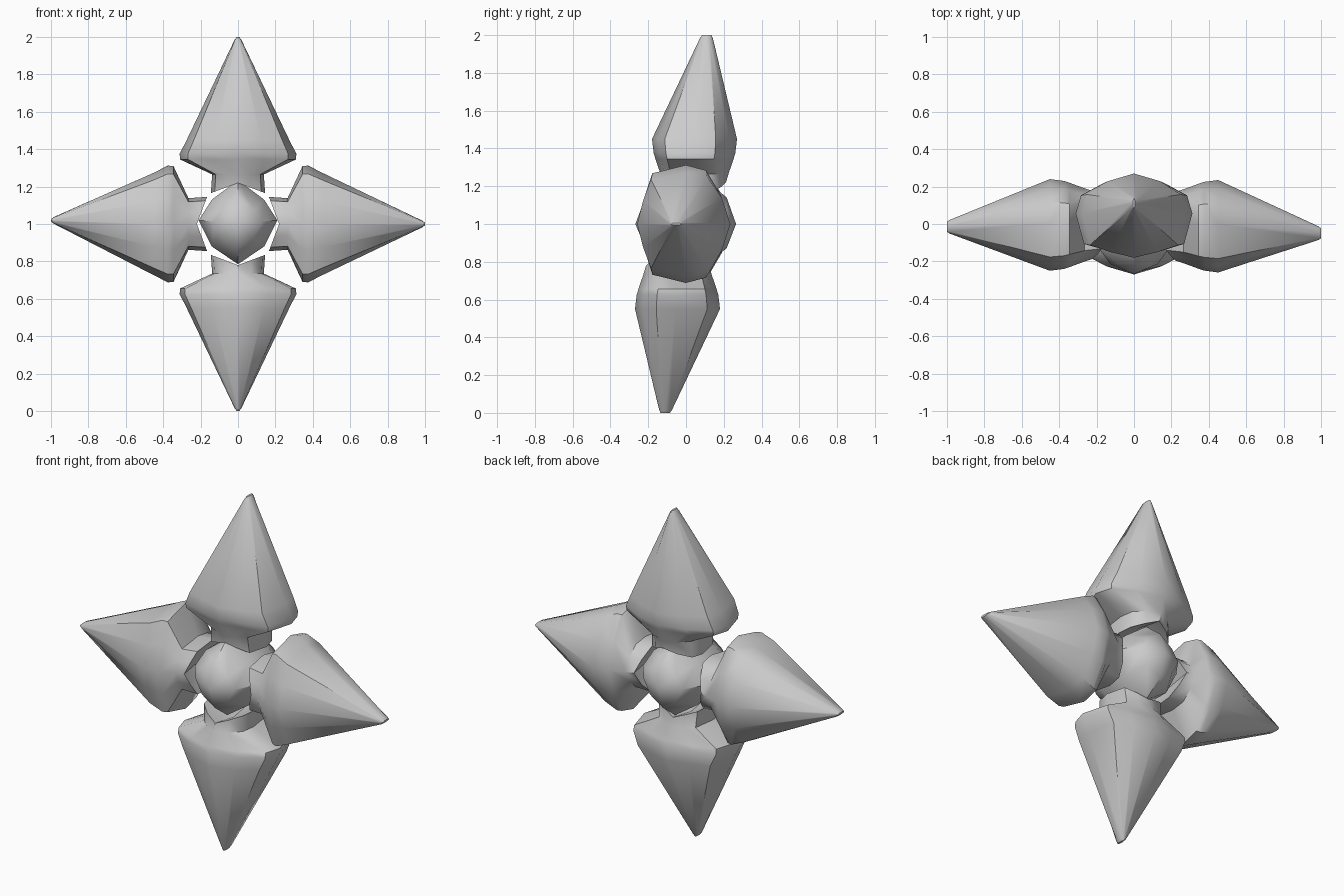
import bpy, bmesh, math
from mathutils import Vector

if "Cube" in bpy.data.objects:
    bpy.data.objects.remove(bpy.data.objects["Cube"])

CENTRE = Vector((0, 0, 1))
# half cross-section of a spike: (width, depth) fractions
HALF = [(0, 1), (.5, .82), (.91, .5), (1, .05), (.86, -.7), (.45, -.87), (0, -1)]
SECTION = HALF + [(-u, v) for u, v in HALF[-2:0:-1]]
# rings along a spike: (distance from centre, half width, depth fraction)
RINGS = [(.165, .145, .74), (.265, .138, .8), (.345, .31, .92), (.375, .312, .96),
         (.45, .274, 1), (.985, .018, .15), (1.0, .006, .11)]


def finish(name, bm):
    bmesh.ops.recalc_face_normals(bm, faces=bm.faces[:])
    mesh = bpy.data.meshes.new(name)
    bm.to_mesh(mesh)
    bm.free()
    ob = bpy.data.objects.new(name, mesh)
    bpy.context.collection.objects.link(ob)
    bpy.ops.object.select_all(action='DESELECT')
    bpy.context.view_layer.objects.active = ob
    ob.select_set(True)
    bpy.ops.object.shade_smooth_by_angle(angle=math.radians(40))
    return ob


def loft(bm, rings):
    for a, b in zip(rings, rings[1:]):
        for i in range(len(a)):
            j = (i + 1) % len(a)
            bm.faces.new((a[i], a[j], b[j], b[i]))


def fan(bm, ring, point):
    p = bm.verts.new(point)
    for i in range(len(ring)):
        bm.faces.new((ring[i], ring[(i + 1) % len(ring)], p))


def spike(name, axis, side, flip, mid, half, tip, lift=0):
    """Pointed petal along axis; its depth runs in y and drifts from mid to tip."""
    axis, side = Vector(axis), Vector(side)
    bm = bmesh.new()
    rings = []
    for k, (t, w, d) in enumerate(RINGS):
        f = max(0, (t - .45) / .55)
        y = mid + (tip - mid) * f
        ring = []
        for u, v in SECTION:
            # the inner rim is notched so it wraps around the gem
            tt = t + (.055 * (1 - abs(u)) if k == 0 else 0)
            p = CENTRE + axis * tt + side * (u * w + lift * f)
            p.y += y + flip * v * d * half
            ring.append(bm.verts.new(p))
        rings.append(ring)
    loft(bm, rings)
    fan(bm, rings[0], CENTRE + axis * .25 + Vector((0, mid, 0)))
    bm.faces.new(rings[-1])
    return finish(name, bm)


# four spikes
spike("top_spike", (0, 0, 1), (1, 0, 0), 1, .045, .225, .11)
spike("bottom_spike", (0, 0, -1), (1, 0, 0), -1, -.045, .225, -.11)
spike("right_spike", (1, 0, 0), (0, 0, 1), 1, -.012, .247, -.05)
spike("left_spike", (-1, 0, 0), (0, 0, 1), 1, -.005, .245, -.015, .02)

# central gem, faceted around the y axis
bm = bmesh.new()
outline = [(.21, .02), (.14, .13), (0, .235), (-.14, .13),
           (-.21, .02), (-.14, -.12), (0, -.215), (.14, -.12)]
rings = [[bm.verts.new(CENTRE + Vector((x * s, y, z * s))) for x, z in outline]
         for y, s in ((-.215, .6), (-.1, 1), (.1, 1), (.215, .6))]
loft(bm, rings)
fan(bm, rings[0], CENTRE + Vector((0, -.268, 0)))
fan(bm, rings[-1], CENTRE + Vector((0, .265, 0)))
finish("centre_gem", bm)
